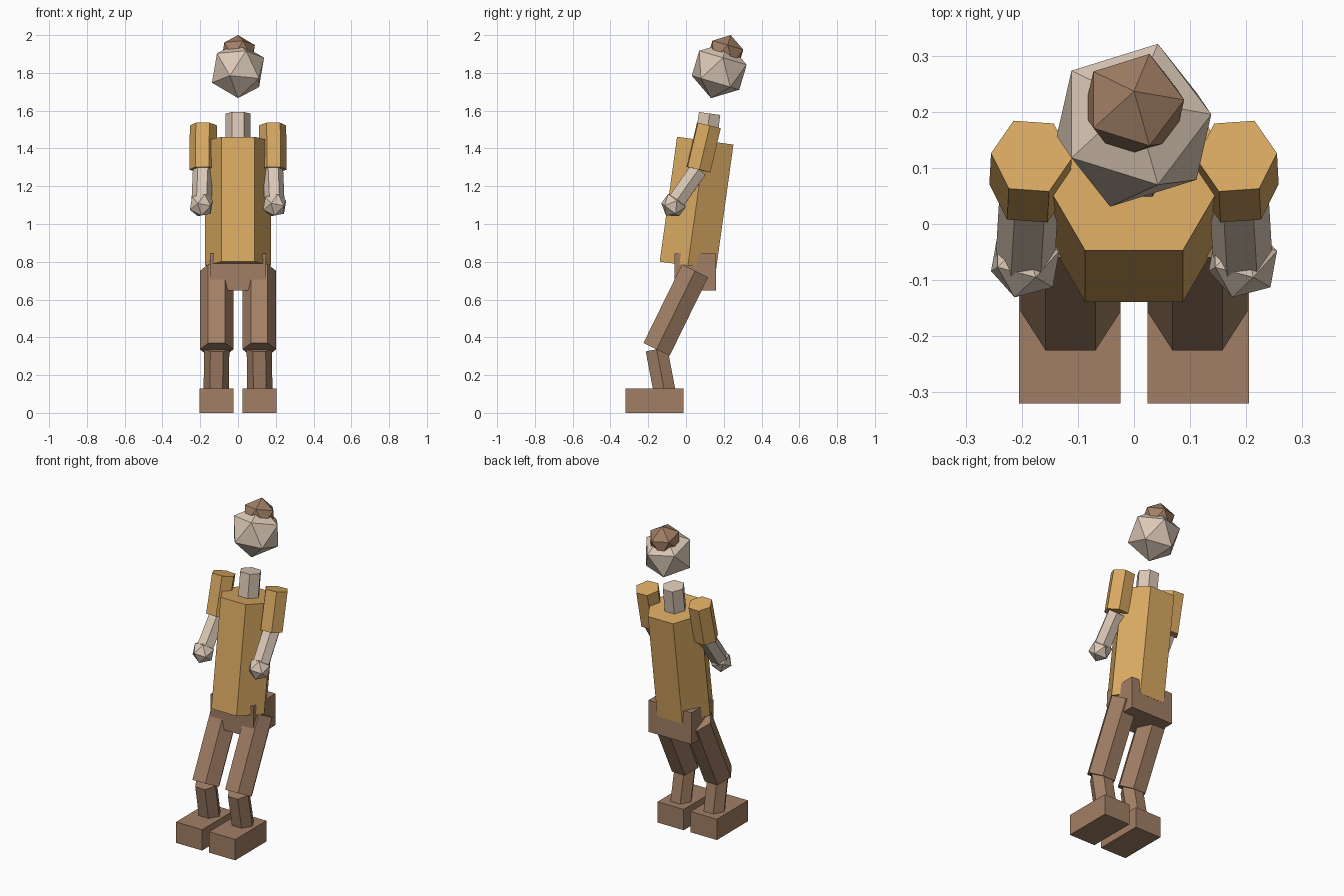
import bpy
import bmesh
from math import radians
from mathutils import Matrix, Vector

cube = bpy.data.objects.get("Cube")
if cube:
    bpy.data.objects.remove(cube, do_unlink=True)


def make_material(name, srgb):
    color = [(c / 255) ** 2.2 for c in srgb] + [1.0]
    mat = bpy.data.materials.new(name)
    mat.use_nodes = True
    mat.diffuse_color = color
    bsdf = next(n for n in mat.node_tree.nodes if n.type == 'BSDF_PRINCIPLED')
    bsdf.inputs["Base Color"].default_value = color
    return mat


GOLD = make_material("gold_cloth", (216, 168, 98))
BROWN = make_material("brown_leather", (160, 126, 101))
SKIN = make_material("pale_skin", (218, 199, 181))


def finish(name, bm, matrix, mat):
    mesh = bpy.data.meshes.new(name)
    bm.to_mesh(mesh)
    bm.free()
    mesh.materials.append(mat)
    obj = bpy.data.objects.new(name, mesh)
    obj.matrix_world = matrix
    bpy.context.collection.objects.link(obj)
    return obj


def limb(name, start, end, radius, mat, twist=0):
    """Six-sided prism between two points, flat side to the front."""
    a, b = Vector(start), Vector(end)
    axis = b - a
    bm = bmesh.new()
    bmesh.ops.create_cone(bm, cap_ends=True, segments=6, radius1=radius,
                          radius2=radius, depth=axis.length)
    turn = Vector((0, 0, 1)).rotation_difference(axis).to_matrix().to_4x4()
    spin = Matrix.Rotation(radians(30 + twist), 4, 'Z')
    return finish(name, bm, Matrix.Translation((a + b) / 2) @ turn @ spin, mat)


def ball(name, center, radius, lean, mat):
    """Twenty-sided ball leaning backwards."""
    bm = bmesh.new()
    bmesh.ops.create_icosphere(bm, subdivisions=1, radius=radius)
    turn = Matrix.Rotation(radians(-lean), 4, 'X')
    return finish(name, bm, Matrix.Translation(center) @ turn, mat)


def box(name, low, high, mat):
    lo, hi = Vector(low), Vector(high)
    bm = bmesh.new()
    bmesh.ops.create_cube(bm, size=1)
    bmesh.ops.scale(bm, vec=hi - lo, verts=bm.verts)
    return finish(name, bm, Matrix.Translation((lo + hi) / 2), mat)


# Body core
limb("torso", (0, 0.01, 0.78), (0, 0.102, 1.441), 0.174, GOLD)
limb("neck", (0, 0.1, 1.4), (0, 0.125, 1.585), 0.066, SKIN)
box("pelvis", (-0.148, -0.06, 0.647), (0.148, 0.158, 0.845), BROWN)

# Head and hair bun
ball("head", (0, 0.176, 1.814), 0.154, 16.5, SKIN)
ball("hair_bun", (0, 0.209, 1.904), 0.1, 16, BROWN)

# Arms and legs
for side, label in ((1, "left"), (-1, "right")):
    shoulder = (side * 0.183, 0.121, 1.522)
    elbow = (side * 0.186, 0.066, 1.288)
    hand = (side * 0.194, -0.066, 1.1)
    limb(label + "_upper_arm", elbow, shoulder, 0.072, GOLD, side * 4)
    limb(label + "_forearm", hand, elbow, 0.053, SKIN)
    ball(label + "_hand", hand, 0.068, 36, SKIN)

    hip = (side * 0.113, 0.048, 0.752)
    knee = (side * 0.113, -0.156, 0.336)
    ankle = (side * 0.115, -0.113, 0.11)
    limb(label + "_thigh", knee, hip, 0.089, BROWN)
    limb(label + "_calf", ankle, knee, 0.067, BROWN)
    x_range = sorted((side * 0.024, side * 0.205))
    box(label + "_foot", (x_range[0], -0.32, 0), (x_range[1], -0.012, 0.13), BROWN)
